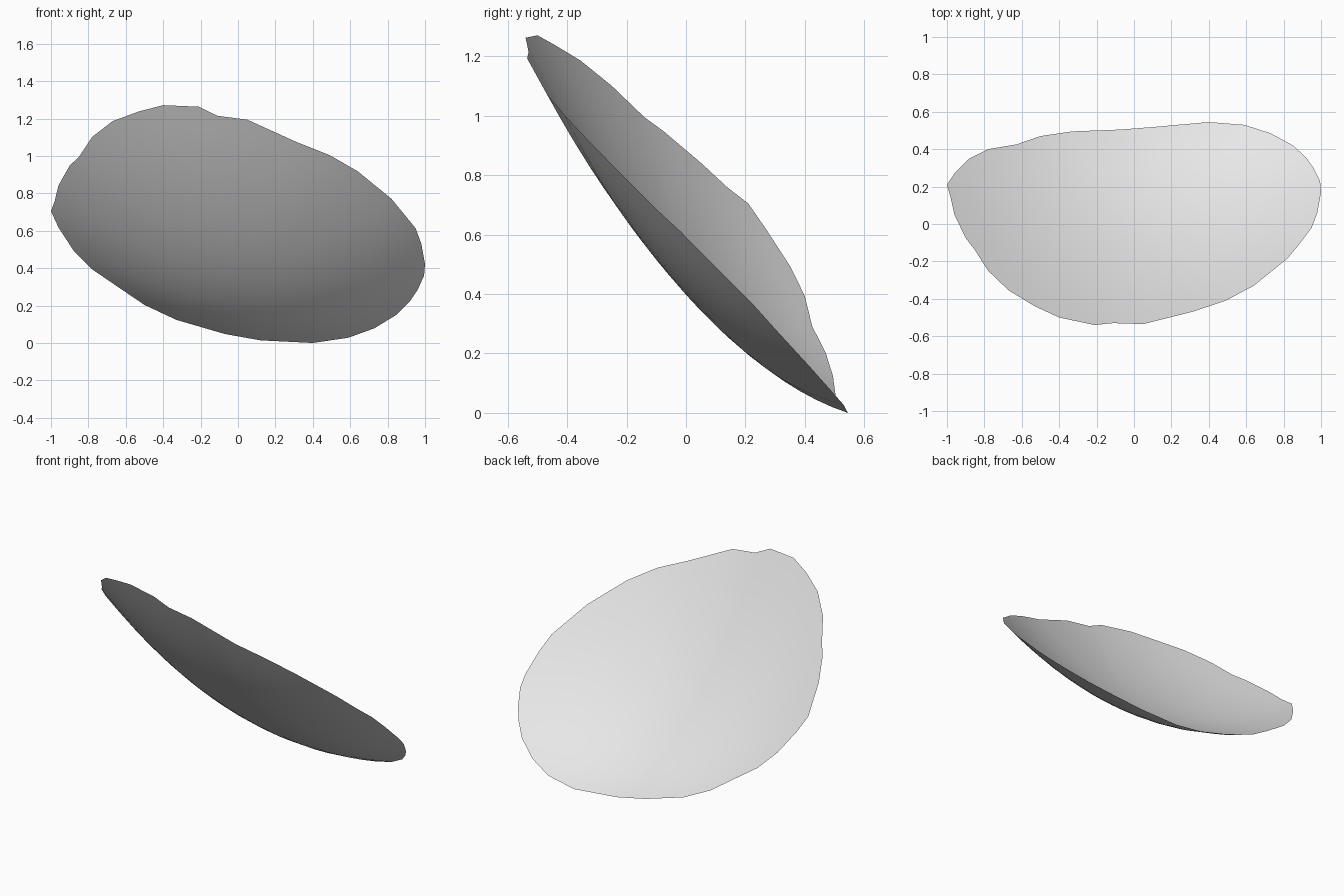
import bpy
import bmesh
from mathutils import Vector

# Remove the default cube
default_cube = bpy.data.objects.get("Cube")
if default_cube:
    bpy.data.objects.remove(default_cube, do_unlink=True)

RING_COUNT = 10

# Rim footprint seen from above, counter-clockwise from the left end
rim = [
    (1, .17), (.995, .23), (.96, .3), (.92, .355), (.85, .42), (.73, .485),
    (.59, .53), (.4, .545), (.12, .52), (-.07, .505), (-.33, .495),
    (-.5, .47), (-.63, .425), (-.78, .4), (-.88, .35), (-.96, .27),
    (-1, .21), (-.98, .14), (-.96, .05), (-.9, -.075), (-.85, -.14),
    (-.78, -.25), (-.67, -.355), (-.53, -.44), (-.4, -.5), (-.21, -.54),
    (-.11, -.53), (.05, -.535), (.31, -.47), (.49, -.41), (.64, -.33),
    (.82, -.185), (.89, -.1), (.95, -.02), (.98, .06),
]


def dish_height(x, y):
    """Height of the tilted, slightly twisted shallow dish."""
    tilt = 0.4 - 1.1 * y
    bowl = 0.36 * (x - 0.224) ** 2 + 0.686 * y ** 2
    twist = -0.15 * y * x ** 2
    return tilt + bowl + twist


def make_material(name, color):
    material = bpy.data.materials.new(name)
    material.use_nodes = True
    material.diffuse_color = color
    shader = material.node_tree.nodes["Principled BSDF"]
    shader.inputs["Base Color"].default_value = color
    return material


def build_shell(name, material):
    """Thin open sheet made of rings that shrink from the rim to the centre."""
    bm = bmesh.new()
    rings = []
    for step in range(1, RING_COUNT + 1):
        scale = step / RING_COUNT
        ring = []
        for x, y in rim:
            point = Vector((x * scale, y * scale, 0))
            point.z = dish_height(point.x, point.y)
            ring.append(bm.verts.new(point))
        rings.append(ring)
    centre = bm.verts.new((0, 0, dish_height(0, 0)))

    count = len(rim)
    for i in range(count):
        j = (i + 1) % count
        bm.faces.new((centre, rings[0][i], rings[0][j]))
        for inner, outer in zip(rings, rings[1:]):
            bm.faces.new((inner[i], outer[i], outer[j], inner[j]))

    # Rest the lowest rim point on the ground
    lowest = min(vert.co.z for vert in bm.verts)
    bmesh.ops.translate(bm, verts=bm.verts, vec=(0, 0, -lowest))

    mesh = bpy.data.meshes.new(name)
    bm.to_mesh(mesh)
    bm.free()
    mesh.materials.append(material)
    mesh.shade_smooth()
    shell = bpy.data.objects.new(name, mesh)
    bpy.context.collection.objects.link(shell)
    return shell


# Curved shell
build_shell("curved_shell", make_material("light_grey", (0.8, 0.8, 0.8, 1)))
